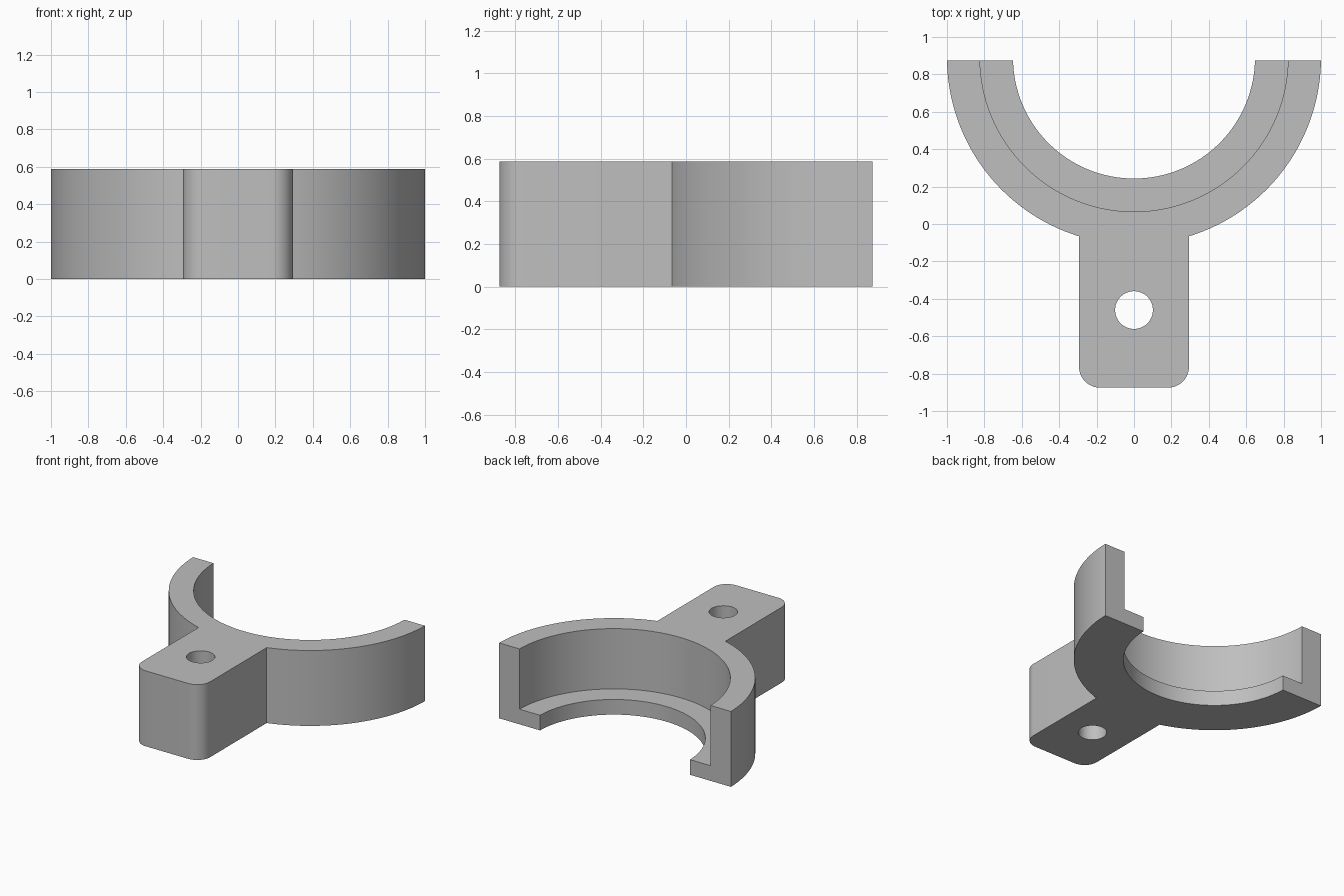
import bpy, bmesh
from math import sin, cos, pi, asin, sqrt, radians

HEIGHT = 0.588
LIP = 0.118
RING_Y = 0.89          # centre of the half ring
END_Y = 0.875          # flat end of the ring, and the tab end at -END_Y
OUTER, SEAT, INNER = 1.0, 0.824, 0.647
TAB_X, CORNER = 0.294, 0.112
HOLE_Y, HOLE_R = -0.46, 0.101

cube = bpy.data.objects.get("Cube")
if cube:
    bpy.data.objects.remove(cube, do_unlink=True)

grey = bpy.data.materials.new("plain_grey")
grey.use_nodes = True
colour = (0.52, 0.52, 0.52, 1)
grey.diffuse_color = colour
grey.node_tree.nodes["Principled BSDF"].inputs["Base Color"].default_value = colour


def arc(cx, cy, r, start, end, steps):
    angles = [start + (end - start) * i / steps for i in range(steps + 1)]
    return [(cx + r * cos(a), cy + r * sin(a)) for a in angles]


def prism(name, outline, z0, z1):
    """Extrude a counter-clockwise outline from z0 to z1."""
    bm = bmesh.new()
    base = bm.faces.new([bm.verts.new((x, y, z0)) for x, y in outline])
    top = bmesh.ops.extrude_face_region(bm, geom=[base])["geom"]
    verts = [v for v in top if isinstance(v, bmesh.types.BMVert)]
    bmesh.ops.translate(bm, vec=(0, 0, z1 - z0), verts=verts)
    bmesh.ops.recalc_face_normals(bm, faces=bm.faces)
    mesh = bpy.data.meshes.new(name)
    bm.to_mesh(mesh)
    bm.free()
    mesh.materials.append(grey)
    obj = bpy.data.objects.new(name, mesh)
    bpy.context.collection.objects.link(obj)
    return obj


# Right-hand (+x) half of the outline: rounded tab corner, then outer ring arc
join = -asin(sqrt(1 - TAB_X ** 2))
tip = asin((END_Y - RING_Y) / OUTER)
half = arc(TAB_X - CORNER, -END_Y + CORNER, CORNER, -pi / 2, 0, 12)
half += arc(0, RING_Y, OUTER, join, tip, 48)
outline = half + [(-x, y) for x, y in reversed(half)]
bracket = prism("clamp_bracket", outline, 0, HEIGHT)

# Stepped bore and bolt hole
cutters = [
    prism("seat_cutter", arc(0, RING_Y, SEAT, 0, 2 * pi, 128)[:-1], LIP, HEIGHT + 0.2),
    prism("bore_cutter", arc(0, RING_Y, INNER, 0, 2 * pi, 128)[:-1], -0.2, HEIGHT + 0.3),
    prism("bolt_hole_cutter", arc(0, HOLE_Y, HOLE_R, 0, 2 * pi, 48)[:-1], -0.2, HEIGHT + 0.2),
]
for cutter in cutters:
    mod = bracket.modifiers.new(cutter.name, "BOOLEAN")
    mod.operation = "DIFFERENCE"
    mod.solver = "EXACT"
    mod.object = cutter

# Bake the cuts and drop the cutters
bpy.context.view_layer.update()
evaluated = bracket.evaluated_get(bpy.context.evaluated_depsgraph_get())
baked = bpy.data.meshes.new_from_object(evaluated)
bracket.modifiers.clear()
bracket.data = baked
for cutter in cutters:
    bpy.data.objects.remove(cutter, do_unlink=True)

# Smooth curved walls, crisp edges
bpy.ops.object.select_all(action="DESELECT")
bracket.select_set(True)
bpy.context.view_layer.objects.active = bracket
bpy.ops.object.shade_smooth_by_angle(angle=radians(25))
